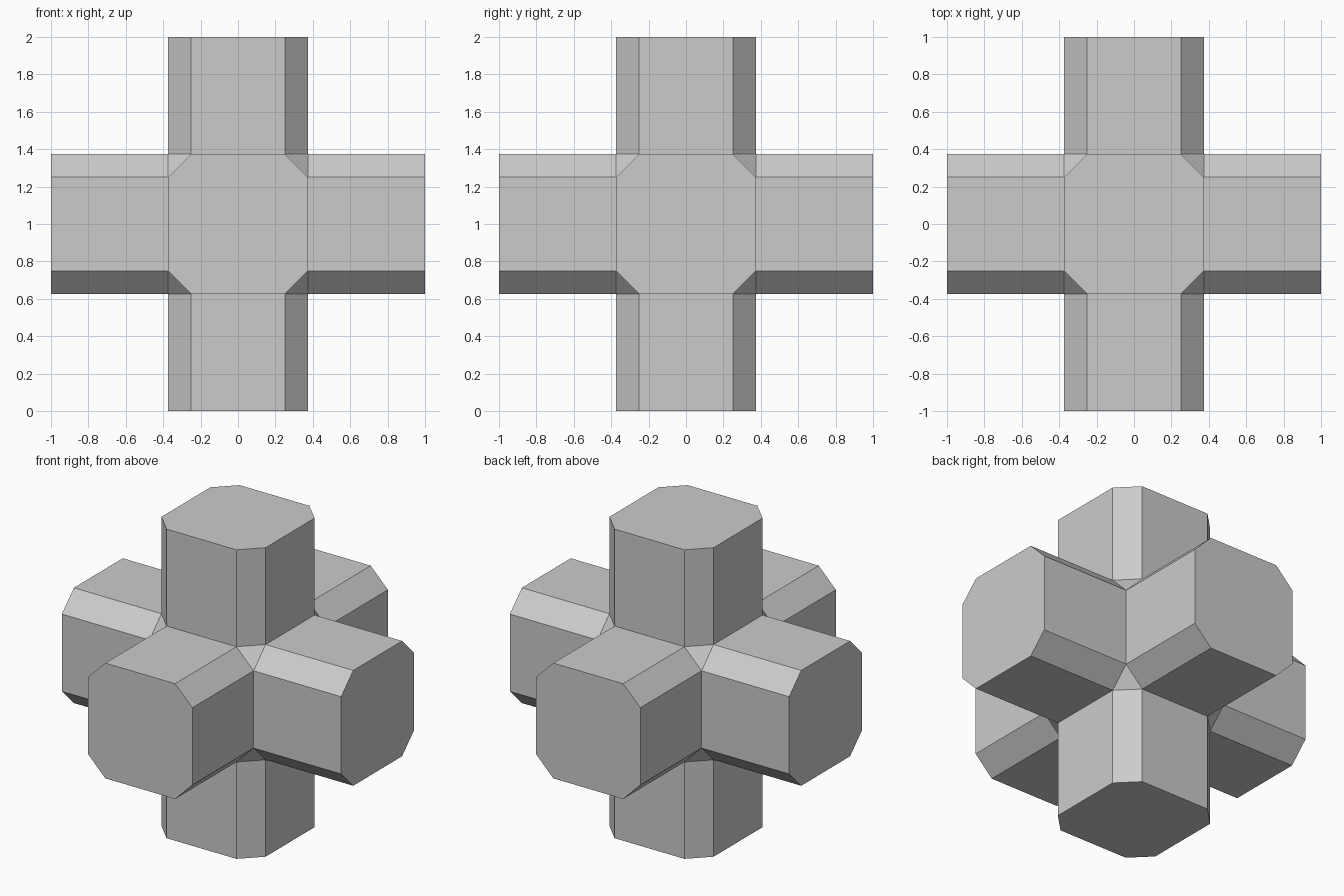
import bpy
import bmesh
from mathutils import Vector

if "Cube" in bpy.data.objects:
    bpy.data.objects.remove(bpy.data.objects["Cube"])

HALF = 0.373     # half width of every arm
CUT = 0.123      # length of the corner cut along each edge
REACH = 1.0      # distance from the centre to each arm end

# Core: cube with its eight corners cut to flat triangles
bm = bmesh.new()
bmesh.ops.create_cube(bm, size=2 * HALF)
bmesh.ops.bevel(bm, geom=bm.verts[:], offset=CUT, offset_type='OFFSET',
                segments=1, profile=0.5, affect='VERTICES')
bm.normal_update()

# Arms: push each of the six octagon faces straight out
octagons = [f for f in bm.faces if len(f.verts) == 8]
arms = bmesh.ops.extrude_discrete_faces(bm, faces=octagons)["faces"]
bm.normal_update()
for face in arms:
    n = face.normal.copy()
    bmesh.ops.translate(bm, verts=face.verts[:], vec=n * (REACH - HALF))

# Stand the cross on the floor
bmesh.ops.translate(bm, verts=bm.verts[:], vec=Vector((0, 0, REACH)))
bmesh.ops.recalc_face_normals(bm, faces=bm.faces[:])

mesh = bpy.data.meshes.new("six_arm_cross")
bm.to_mesh(mesh)
bm.free()
cross = bpy.data.objects.new("six_arm_cross", mesh)
bpy.context.collection.objects.link(cross)
